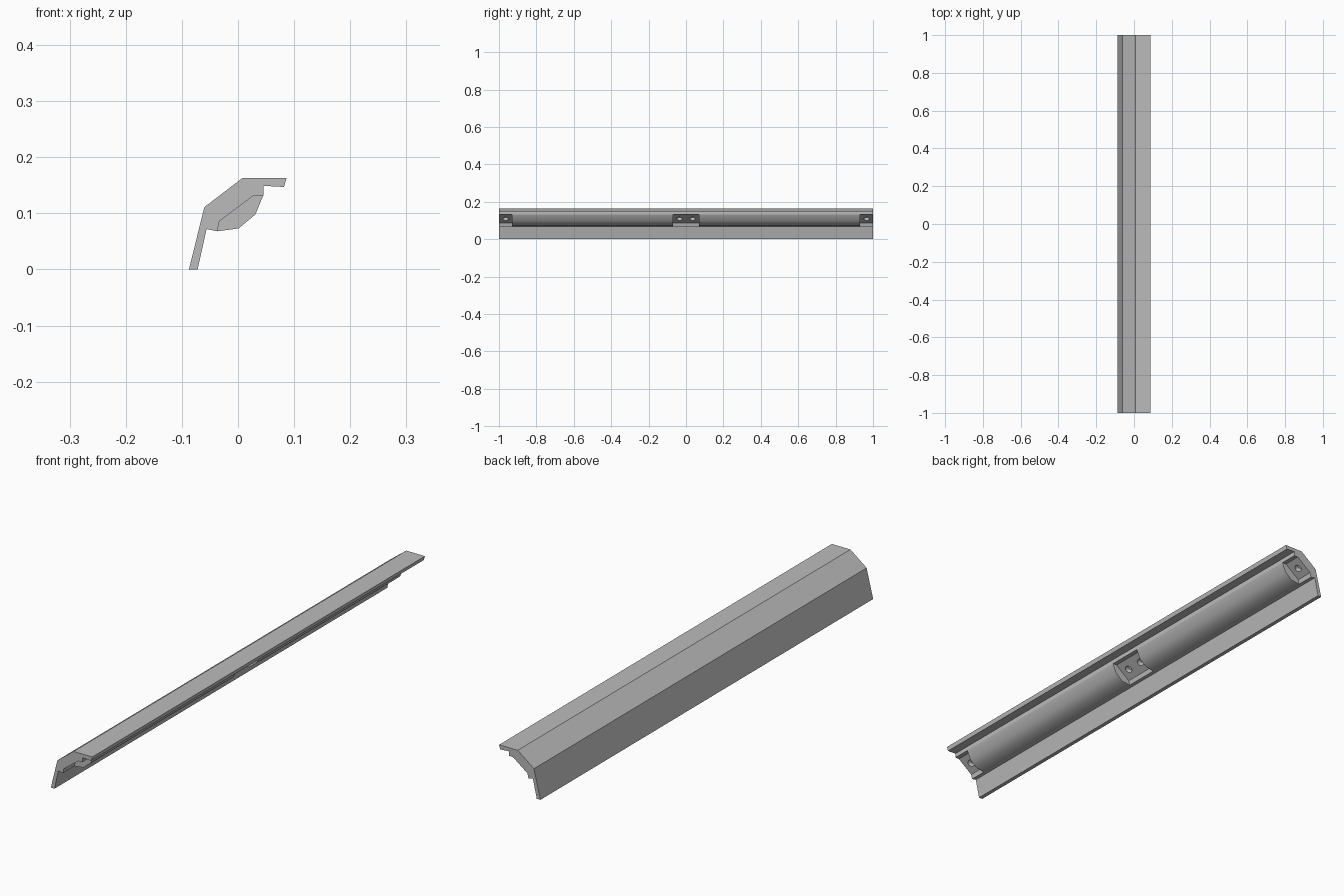
import bpy, bmesh, math
from mathutils import Matrix, Vector

if "Cube" in bpy.data.objects:
    bpy.data.objects.remove(bpy.data.objects["Cube"], do_unlink=True)

grey = bpy.data.materials.new("plain_grey")
grey.use_nodes = True
grey.diffuse_color = (0.5, 0.5, 0.5, 1)
grey.node_tree.nodes["Principled BSDF"].inputs["Base Color"].default_value = (0.5, 0.5, 0.5, 1)


def make_object(name, bm):
    bmesh.ops.recalc_face_normals(bm, faces=bm.faces)
    mesh = bpy.data.meshes.new(name)
    bm.to_mesh(mesh)
    bm.free()
    mesh.materials.append(grey)
    obj = bpy.data.objects.new(name, mesh)
    bpy.context.collection.objects.link(obj)
    return obj


def extrude_profile(name, points, y0, y1):
    bm = bmesh.new()
    face = bm.faces.new([bm.verts.new((x, y0, z)) for x, z in points])
    out = bmesh.ops.extrude_face_region(bm, geom=[face], use_keep_orig=True)
    verts = [g for g in out["geom"] if isinstance(g, bmesh.types.BMVert)]
    bmesh.ops.translate(bm, verts=verts, vec=(0, y1 - y0, 0))
    return make_object(name, bm)


def select_only(obj):
    bpy.ops.object.select_all(action='DESELECT')
    obj.select_set(True)
    bpy.context.view_layer.objects.active = obj


# Channel shared by the rail (screw seat) and the rounded inserts
seat = [(0.045, 0.132), (0.028, 0.132), (-0.033, 0.086), (-0.037, 0.068)]
outer = [(-0.056, 0.072), (-0.072, 0), (-0.0875, 0), (-0.06, 0.111),
         (0.008, 0.163), (0.0865, 0.163), (0.082, 0.147), (0.045, 0.149)]
rail = extrude_profile("rail", seat + outer, -1, 1)

# Blind screw holes in the seat, at the ends and beside the middle
slope = Vector((-0.046, 0, 0.061)).normalized()
turn = slope.to_track_quat('Z', 'Y').to_matrix().to_4x4()
bm = bmesh.new()
for y in (-0.965, -0.035, 0.035, 0.965):
    place = Matrix.Translation((-0.0025, y, 0.109)) @ turn
    bmesh.ops.create_cone(bm, cap_ends=True, segments=24, radius1=0.014,
                          radius2=0.014, depth=0.04, matrix=place)
cutter = make_object("hole_cutter", bm)
cutter.hide_render = True
cut = rail.modifiers.new("holes", 'BOOLEAN')
cut.operation = 'DIFFERENCE'
cut.solver = 'EXACT'
cut.object = cutter
select_only(rail)
bpy.ops.object.modifier_apply(modifier=cut.name)
bpy.data.objects.remove(cutter, do_unlink=True)

# Rounded inserts filling the channel between the screw seats
curve = [(0.001, 0.073), (0.031, 0.098)]
for name, y0, y1 in (("front_insert", -0.93, -0.07), ("back_insert", 0.07, 0.93)):
    insert = extrude_profile(name, seat + curve, y0, y1)
    select_only(insert)
    bpy.ops.object.shade_smooth_by_angle(angle=math.radians(35))
